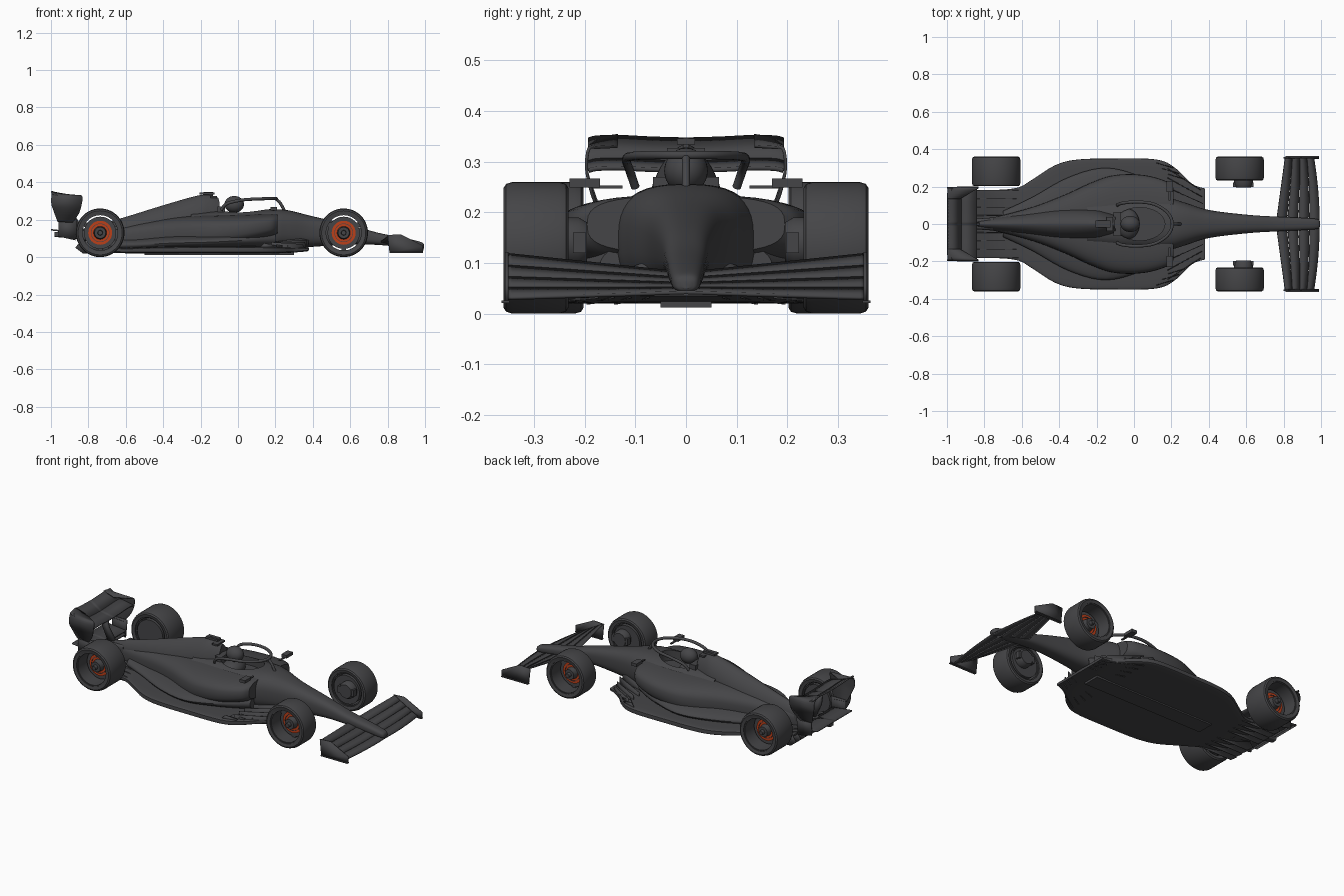
import bpy, bmesh, math
from mathutils import Vector

old = bpy.data.objects.get("Cube")
if old:
    bpy.data.objects.remove(old)


def material(name, colour):
    mat = bpy.data.materials.new(name)
    mat.use_nodes = True
    mat.diffuse_color = (*colour, 1)
    mat.node_tree.nodes["Principled BSDF"].inputs["Base Color"].default_value = (*colour, 1)
    return mat


CARBON = material("dark grey", (.06, .06, .064))
ORANGE = material("brake orange", (.5, .05, .01))
parts = []


def make(name, verts, faces, mat=CARBON, mirror=False, thick=0):
    """Mesh object with optional thickness and left/right mirroring."""
    mesh = bpy.data.meshes.new(name)
    mesh.from_pydata([tuple(v) for v in verts], [], faces)
    bm = bmesh.new()
    bm.from_mesh(mesh)
    bmesh.ops.recalc_face_normals(bm, faces=bm.faces)
    bm.to_mesh(mesh)
    bm.free()
    mesh.materials.append(mat)
    obj = bpy.data.objects.new(name, mesh)
    bpy.context.collection.objects.link(obj)
    if thick:
        mod = obj.modifiers.new("thickness", "SOLIDIFY")
        mod.thickness, mod.offset = thick, 0
    if mirror:
        obj.modifiers.new("mirror", "MIRROR").use_axis = (False, True, False)
    parts.append(obj)
    return obj


def smooth(rows, steps):
    """Catmull-Rom interpolation through rows of numbers."""
    out = []
    for i in range(len(rows) - 1):
        a, b, c, d = (rows[min(max(i + k, 0), len(rows) - 1)] for k in (-1, 0, 1, 2))
        for s in range(steps):
            t = s / steps
            out.append([q + t / 2 * (r - p + t * (2 * p - 5 * q + 4 * r - u + t * (3 * (q - r) + u - p)))
                        for p, q, r, u in zip(a, b, c, d)])
    return out + [list(rows[-1])]


def grid_faces(rows, cols, closed):
    return [(i * cols + j, i * cols + (j + 1) % cols, (i + 1) * cols + (j + 1) % cols, (i + 1) * cols + j)
            for i in range(rows - 1) for j in range(cols if closed else cols - 1)]


def loft(name, rows, power=2.5, steps=5, sides=40):
    """Superellipse body along x; rows hold x, half width, bottom, top."""
    def bend(v):
        return math.copysign(abs(v) ** (2 / power), v)
    rows = smooth(rows, steps)
    verts = []
    for x, w, low, high in rows:
        for j in range(sides):
            a = math.tau * j / sides
            verts.append((x, w * bend(math.cos(a)), (low + high) / 2 + (high - low) / 2 * bend(math.sin(a))))
    faces = grid_faces(len(rows), sides, True)
    last = (len(rows) - 1) * sides
    faces += [tuple(range(sides)), tuple(range(last, last + sides))]
    return make(name, verts, faces)


def lathe(name, cx, cz, profile, mat=CARBON, sides=48):
    """Closed profile of (radius, y) turned about a wheel axle, on both sides."""
    verts = [(cx + r * math.cos(math.tau * i / sides), y, cz + r * math.sin(math.tau * i / sides))
             for i in range(sides + 1) for r, y in profile]
    obj = make(name, verts, grid_faces(sides + 1, len(profile), True), mat, True)
    bm = bmesh.new()
    bm.from_mesh(obj.data)
    bmesh.ops.remove_doubles(bm, verts=bm.verts, dist=1e-5)
    bmesh.ops.recalc_face_normals(bm, faces=bm.faces)
    bm.to_mesh(obj.data)
    bm.free()


def ribbon(name, rows, thick=.006, mirror=True, steps=4):
    """Curved sheet across rows of front point and back point."""
    rows = smooth(rows, steps)
    verts = [p for r in rows for p in (r[:3], r[3:])]
    return make(name, verts, grid_faces(len(rows), 2, False), CARBON, mirror, thick)


def plate(name, y, outline, thick=.006, mirror=True, splay=0):
    """Upright sheet from an x, z outline; splay shifts y along x."""
    x0 = outline[0][0]
    verts = [(x, y + splay * (x0 - x), z) for x, z in outline]
    return make(name, verts, [tuple(range(len(verts)))], CARBON, mirror, thick)


def box(name, centre, size, mirror=False):
    verts = [[c + s * k / 2 for c, s, k in zip(centre, size, (i, j, l))]
             for i in (-1, 1) for j in (-1, 1) for l in (-1, 1)]
    return make(name, verts, [(0, 1, 3, 2), (4, 5, 7, 6), (0, 1, 5, 4), (2, 3, 7, 6), (0, 2, 6, 4), (1, 3, 7, 5)],
                CARBON, mirror)


def tube(name, points, radius):
    curve = bpy.data.curves.new(name, "CURVE")
    curve.dimensions, curve.bevel_depth, curve.use_fill_caps = "3D", radius, True
    pts = smooth(points, 5)
    line = curve.splines.new("POLY")
    line.points.add(len(pts) - 1)
    for p, v in zip(line.points, pts):
        p.co = (*v, 1)
    curve.materials.append(CARBON)
    bpy.context.collection.objects.link(bpy.data.objects.new(name, curve))


# Bodywork
body = [
    loft("nose_and_tub", [(.995, .01, .05, .065), (.98, .026, .043, .08), (.9, .033, .05, .1), (.75, .04, .065, .13),
                          (.6, .05, .068, .172), (.4, .075, .055, .218), (.27, .115, .045, .25),
                          (.18, .138, .035, .256), (0, .14, .03, .252), (-.25, .12, .03, .24)], 2.7),
    loft("engine_cover", [(-.1, .05, .1, .315), (-.15, .062, .1, .332), (-.22, .075, .09, .328), (-.4, .075, .07, .277),
                          (-.6, .05, .06, .215), (-.75, .032, .07, .172), (-.86, .015, .1, .143)], 1.7),
    loft("sidepods", [(.21, .195, .12, .232), (.17, .23, .1, .234), (.05, .262, .07, .23), (-.1, .262, .045, .226),
                      (-.22, .225, .03, .222), (-.35, .165, .03, .21), (-.5, .105, .03, .185),
                      (-.65, .06, .03, .155), (-.8, .025, .05, .135)], 3)]
loft("sidepod_undercut", [(.2, .17, .03, .16), (.05, .25, .03, .15), (-.15, .3, .03, .13), (-.35, .25, .03, .12),
                          (-.55, .14, .03, .1), (-.7, .07, .03, .1)], 2)

# Cockpit opening cut from the bodywork
bpy.ops.mesh.primitive_cylinder_add(vertices=48, radius=1, depth=2, location=(.03, 0, .35))
cutter = bpy.context.object
cutter.scale = (.135, .088, .16)
for obj in body:
    mod = obj.modifiers.new("cockpit", "BOOLEAN")
    mod.operation, mod.object = "DIFFERENCE", cutter
    bpy.context.view_layer.objects.active = obj
    bpy.ops.object.modifier_apply(modifier=mod.name)
bpy.data.objects.remove(cutter)

# Driver and halo
for name, place, scale in (("helmet", (-.02, 0, .282), (.052, .043, .045)), ("driver_shoulders", (-.03, 0, .2), (.06, .08, .045))):
    bpy.ops.mesh.primitive_uv_sphere_add(segments=32, ring_count=16, radius=1, location=place)
    ball = bpy.context.object
    ball.name, ball.scale = name, scale
    ball.data.materials.append(CARBON)
    parts.append(ball)
box("headrest", (-.09, 0, .245), (.04, .13, .05))
half = [(-.09, .1, .25), (-.06, .112, .285), (.02, .118, .305), (.11, .105, .311), (.18, .06, .313), (.205, 0, .313)]
tube("halo_hoop", half + [(x, -y, z) for x, y, z in half[-2::-1]], .0085)
tube("halo_pillar", [(.2, 0, .313), (.225, 0, .29), (.25, 0, .245)], .008)

# Camera pod and mirrors
box("camera_stem", (-.16, 0, .333), (.05, .012, .03))
box("camera_pod", (-.165, 0, .34), (.08, .035, .012))
box("camera_arms", (-.13, 0, .322), (.035, .075, .01))
box("mirror", (.19, .2, .258), (.035, .06, .018), True)
box("mirror_stalk", (.19, .155, .25), (.012, .06, .006), True)

# Floor, plank and diffuser
loft("floor", [(.38, .19, .035, .05), (.31, .215, .025, .052), (.22, .3, .021, .055), (.12, .345, .02, .058),
               (-.1, .35, .02, .058), (-.3, .345, .02, .058), (-.42, .315, .02, .056), (-.54, .24, .02, .052),
               (-.62, .195, .022, .05), (-.74, .182, .042, .06), (-.85, .182, .08, .092)], 7, 4)
box("plank", (-.1, 0, .018), (.8, .1, .012))
for k in range(4):
    plate("floor_fence", .07 + .04 * k, [(.38 - .012 * k, .105 - .012 * k), (.37, .03), (.18, .018), (.18, .08)], .004, True, .35 + .1 * k)
    plate("diffuser_strake", .045 + .045 * k, [(-.6, .045), (-.6, .022), (-.83, .02), (-.87, .05), (-.84, .09)], .004)
for k in range(3):
    plate("floor_vane", .24 + .03 * k, [(.27 - .03 * k, .06), (.2 - .03 * k, .075), (.17 - .03 * k, .045), (.25 - .03 * k, .04)], .004, True, .3)


# Front wing: four cambered flaps following one swept surface
def wing_point(span, s):
    t = span / .35
    lead, trail = .992 - .03 * t * t, .755 + .05 * t
    return (lead + (trail - lead) * s, span, .042 - .012 * t + s * (.03 + .05 * t) + .008 * s * s)


for k in range(4):
    rows = [(*wing_point(y, k / 4), *wing_point(y, k / 4 + .235)) for y in (0, .08, .16, .24, .31, .35)]
    ribbon("front_wing_flap", rows, .007)
plate("front_wing_endplate", .354, [(.8, .118), (.87, .122), (.99, .062), (.99, .026), (.81, .022)], .007)
box("front_wing_footplate", (.9, .356, .024), (.18, .016, .005), True)

# Rear wing: two planes rolled into side plates
for name, front, back in (("rear_wing_main_plane", (-.84, .282), (-.935, .3)), ("rear_wing_flap", (-.925, .298), (-.995, .344))):
    rows = [(front[0], y, front[1] + lift, back[0], y, back[1] + lift)
            for y, lift in ((0, 0), (.07, .002), (.13, .005), (.175, .004), (.192, 0))]
    ribbon(name, rows, .009)
ribbon("rear_wing_endplate", [(-.93, .135, .33, -.998, .135, .352), (-.86, .175, .328, -.998, .168, .345),
                              (-.833, .192, .325, -.998, .19, .328), (-.835, .196, .285, -.998, .196, .285),
                              (-.85, .185, .235, -.985, .185, .245), (-.885, .165, .185, -.965, .165, .19)], .006)
plate("rear_wing_pylon", .0, [(-.82, .14), (-.87, .22), (-.88, .29), (-.92, .295), (-.91, .22), (-.87, .13)], .014, False)
for z, back in ((.118, -.96), (.14, -1)):
    ribbon("beam_wing", [(-.87, y, z - .008, back, y, z + .006) for y in (0, .06, .12, .165)], .008)
plate("beam_wing_support", .165, [(-.86, .2), (-.96, .2), (-.96, .11), (-.87, .09)], .005)
loft("crash_structure", [(-.75, .035, .07, .15), (-.85, .028, .095, .14), (-.98, .02, .108, .135)], 4)

# Wheels with recessed brakes
for label, cx, inner in (("front", .565, .232), ("rear", -.737, .202)):
    r, outer = .13, .36
    lathe(label + "_tyre", cx, r, [(.1, inner + .004), (.118, inner), (.126, inner + .005), (r, inner + .018),
                                   (r, outer - .018), (.126, outer - .005), (.118, outer), (.1, outer - .004)])
    lathe(label + "_rim", cx, r, [(.094, inner + .012), (.101, inner + .012), (.101, outer - .008), (.094, outer - .008)])
    depth = outer - .085
    lathe(label + "_brake_drum", cx, r, [(0, inner + .005), (.086, inner + .005), (.086, depth), (0, depth)])
    lathe(label + "_brake_disc", cx, r, [(.034, depth - .01), (.064, depth - .01), (.064, depth + .008), (.034, depth + .008)], ORANGE)
    lathe(label + "_disc_ring", cx, r, [(.047, depth), (.05, depth), (.05, depth + .012), (.047, depth + .012)])
    lathe(label + "_hub", cx, r, [(0, depth), (.036, depth), (.03, outer - .045), (.014, outer - .045), (.012, outer - .025), (0, outer - .025)])
    for k in range(3):
        a = math.tau * (k + .25) / 3
        box(label + "_rim_spoke", (cx + .085 * math.cos(a), inner + .03, r + .085 * math.sin(a)), (.025, .02, .025), True)
lathe("front_brake_duct", .585, .14, [(0, .195), (.04, .195), (.05, .212), (.05, .24), (0, .24)])
box("front_hub_carrier", (.585, .21, .14), (.11, .026, .04), True)

# Smooth shading with sharp creases
bpy.ops.object.select_all(action="DESELECT")
for obj in parts:
    obj.select_set(True)
bpy.context.view_layer.objects.active = parts[0]
bpy.ops.object.shade_smooth_by_angle(angle=math.radians(35))
